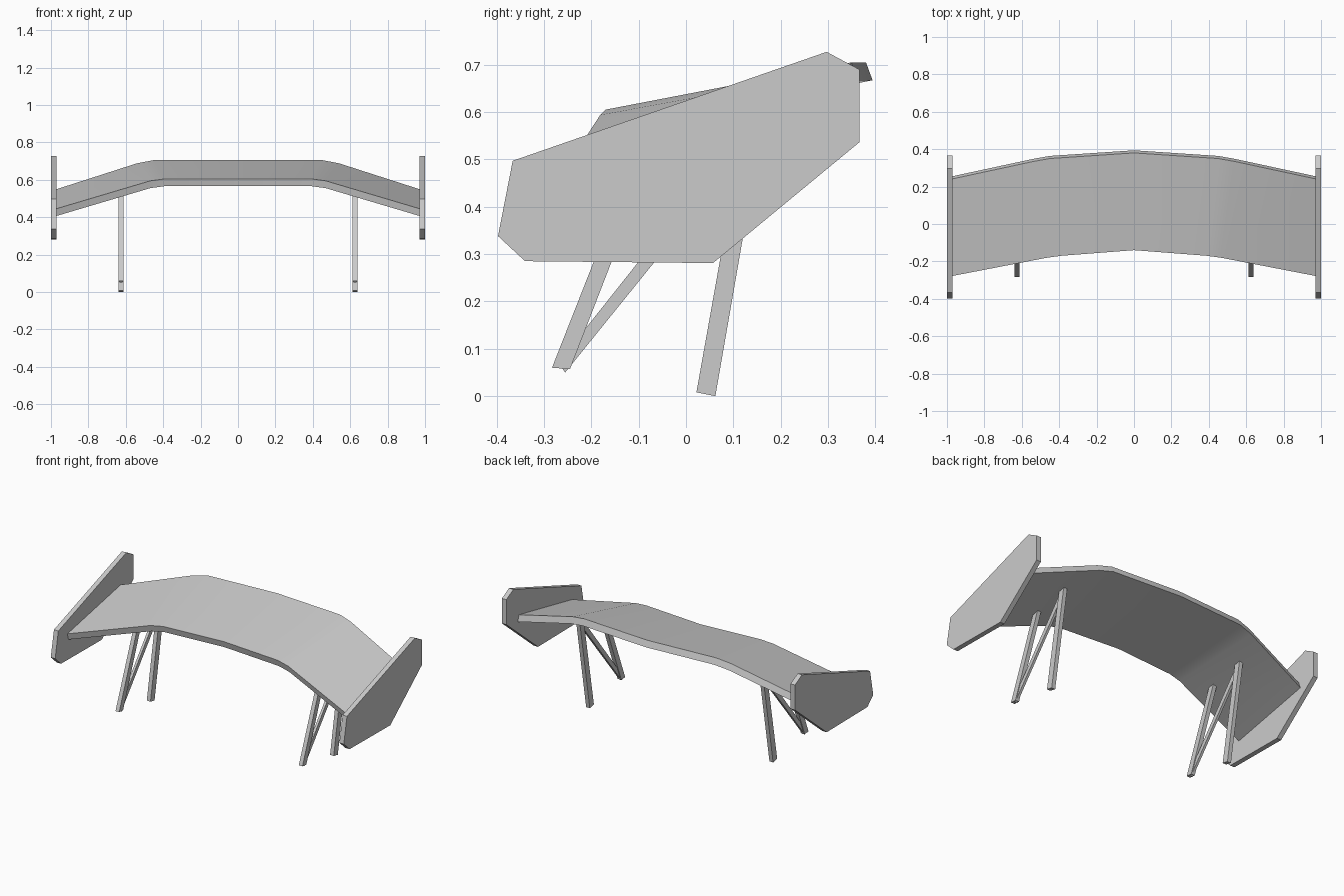
import bpy, bmesh, math

if "Cube" in bpy.data.objects:
    bpy.data.objects.remove(bpy.data.objects["Cube"])


def make_object(name, verts, faces):
    mesh = bpy.data.meshes.new(name)
    mesh.from_pydata(verts, [], faces)
    bm = bmesh.new()
    bm.from_mesh(mesh)
    bmesh.ops.recalc_face_normals(bm, faces=bm.faces)
    bm.to_mesh(mesh)
    bm.free()
    obj = bpy.data.objects.new(name, mesh)
    bpy.context.collection.objects.link(obj)
    return obj


def plate(name, outline, x0, x1):
    """Extrude a side-view (y, z) outline between two x positions."""
    n = len(outline)
    verts = [(x, y, z) for x in (x0, x1) for y, z in outline]
    faces = [tuple(range(n)), tuple(range(n, 2 * n))]
    faces += [(i, (i + 1) % n, n + (i + 1) % n, n + i) for i in range(n)]
    return make_object(name, verts, faces)


# Wing blade: top edges at each station, front (x, y, z) and back (x, y, z)
half = [
    ((0.00, -0.140, 0.605), (0.00, 0.380, 0.705)),
    ((0.39, -0.170, 0.605), (0.45, 0.350, 0.705)),
    ((0.47, -0.181, 0.594), (0.54, 0.334, 0.688)),
    ((0.972, -0.278, 0.445), (0.972, 0.241, 0.549)),
]
mirrored = [tuple((-x, y, z) for x, y, z in s) for s in half[:0:-1]]
stations = mirrored + half
verts = []
for (fx, fy, fz), (bx, by, bz) in stations:
    verts += [(fx, fy, fz), (bx, by, bz),
              (bx, by + 0.014, bz - 0.038), (fx, fy + 0.010, fz - 0.039)]
faces = [(0, 1, 2, 3), tuple(range(len(verts) - 4, len(verts)))]
for s in range(len(stations) - 1):
    a, b = 4 * s, 4 * s + 4
    faces += [(a + i, a + (i + 1) % 4, b + (i + 1) % 4, b + i) for i in range(4)]
wing = make_object("wing_blade", verts, faces)
bpy.context.view_layer.objects.active = wing
wing.select_set(True)
bpy.ops.object.shade_smooth_by_angle(angle=math.radians(30))

# Side-view outlines of the end plates and the struts
end_plate = [(-0.397, 0.338), (-0.366, 0.497), (0.297, 0.727), (0.366, 0.690),
             (0.366, 0.536), (0.057, 0.281), (-0.340, 0.285)]
front_strut = [(-0.283, 0.060), (-0.245, 0.057), (-0.058, 0.540), (-0.096, 0.535)]
rear_strut = [(0.022, 0.008), (0.062, 0.000), (0.164, 0.587), (0.124, 0.580)]
brace = [(-0.270, 0.070), (-0.255, 0.050), (0.115, 0.508), (0.115, 0.555)]

for side, s in (("left", -1), ("right", 1)):
    plate(f"{side}_end_plate", end_plate, s * 0.97, s * 1.0)
    plate(f"{side}_front_strut", front_strut, s * 0.613, s * 0.638)
    plate(f"{side}_rear_strut", rear_strut, s * 0.613, s * 0.638)
    plate(f"{side}_diagonal_brace", brace, s * 0.618, s * 0.633)
